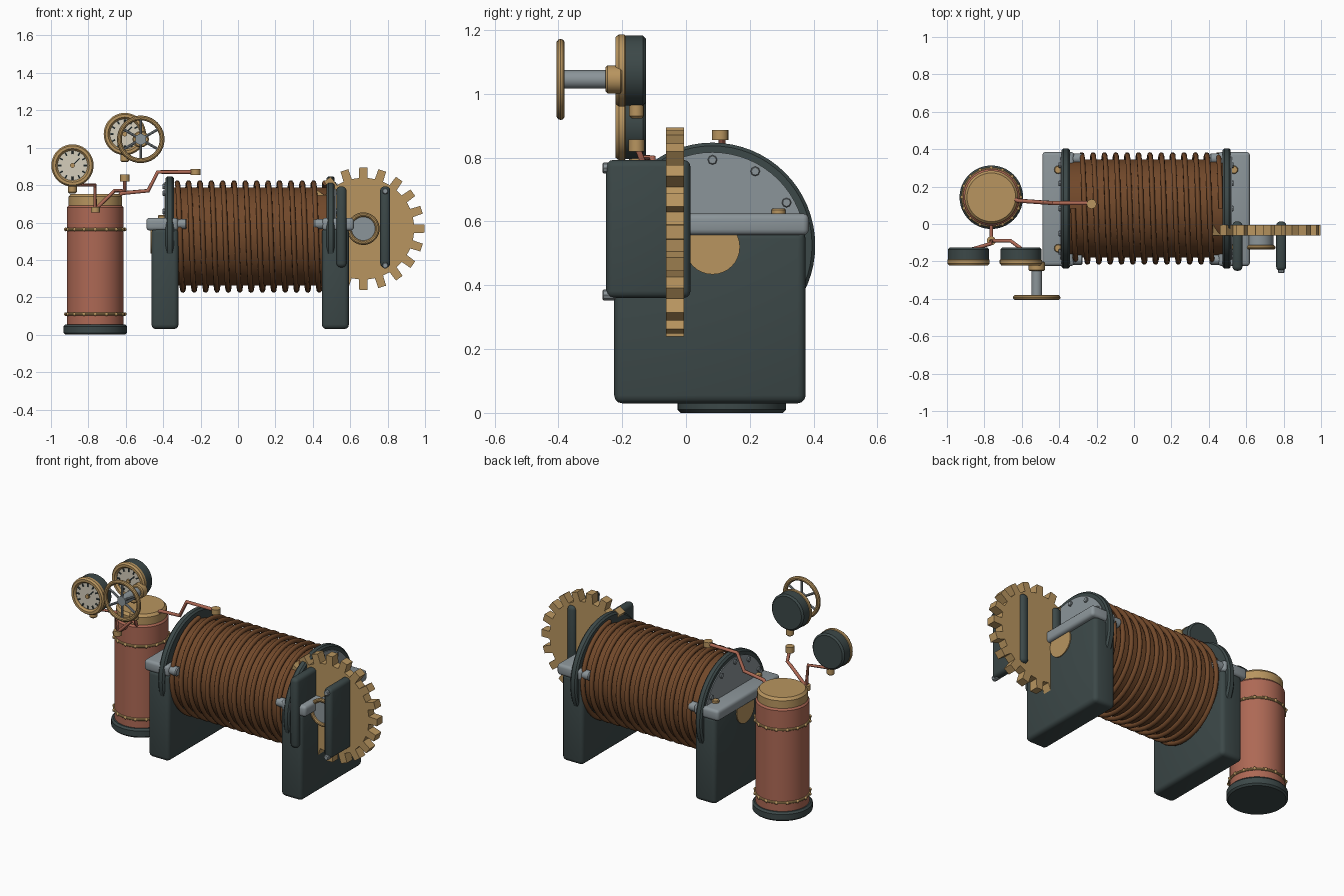
import bpy, bmesh, math
from math import pi, sin, cos
from mathutils import Vector

cube = bpy.data.objects.get("Cube")
if cube:
    bpy.data.objects.remove(cube, do_unlink=True)


def material(name, rgb):
    m = bpy.data.materials.new(name)
    m.use_nodes = True
    m.diffuse_color = (*rgb, 1)
    m.node_tree.nodes["Principled BSDF"].inputs["Base Color"].default_value = (*rgb, 1)
    return m


iron = material("dark iron", (.045, .065, .065))
brass = material("brass", (.48, .30, .115))
copper = material("copper", (.42, .14, .09))
steel = material("steel", (.26, .30, .32))
rope = material("brown rope", (.165, .065, .023))
cream = material("cream dial", (.66, .61, .50))

X, Y, Z = Vector((1, 0, 0)), Vector((0, 1, 0)), Vector((0, 0, 1))


def finish(obj, mat, smooth=True):
    obj.data.materials.append(mat)
    bpy.ops.object.select_all(action='DESELECT')
    obj.select_set(True)
    bpy.context.view_layer.objects.active = obj
    if smooth:
        bpy.ops.object.shade_smooth_by_angle(angle=math.radians(35))
    return obj


def from_bmesh(name, bm, mat, smooth=True):
    bmesh.ops.recalc_face_normals(bm, faces=bm.faces)
    me = bpy.data.meshes.new(name)
    bm.to_mesh(me)
    bm.free()
    obj = bpy.data.objects.new(name, me)
    bpy.context.collection.objects.link(obj)
    return finish(obj, mat, smooth)


def box(name, lo, hi, mat, bevel=0):
    lo, hi = Vector(lo), Vector(hi)
    bm = bmesh.new()
    bmesh.ops.create_cube(bm, size=1)
    for v in bm.verts:
        v.co = (lo + hi) / 2 + v.co * (hi - lo)
    if bevel:
        bmesh.ops.bevel(bm, geom=bm.edges[:], offset=bevel, segments=3, profile=.5, affect='EDGES')
    return from_bmesh(name, bm, mat)


def lathe(name, origin, axis, profile, mat, sides=32):
    """Spin (radius, distance along axis) points into a solid."""
    bm = bmesh.new()
    turn = axis.to_track_quat('Z', 'Y')
    rings = [[bm.verts.new(Vector(origin) + turn @ Vector((r * cos(2*pi*i/sides), r * sin(2*pi*i/sides), h)))
              for i in range(sides)] for r, h in profile]
    for a, b in zip(rings, rings[1:]):
        for i in range(sides):
            j = (i + 1) % sides
            bm.faces.new((a[i], a[j], b[j], b[i]))
    bm.faces.new(rings[0])
    bm.faces.new(rings[-1])
    return from_bmesh(name, bm, mat)


def rod(name, start, end, r, mat, bevel=0, sides=32):
    d = Vector(end) - Vector(start)
    n, b = d.length, bevel
    prof = [(r - b, 0), (r, b), (r, n - b), (r - b, n)] if b else [(r, 0), (r, n)]
    return lathe(name, start, d.normalized(), prof, mat, sides)


def torus(name, at, axis, major, minor, mat, sides=40):
    bpy.ops.mesh.primitive_torus_add(location=at, rotation=axis.to_track_quat('Z', 'Y').to_euler(),
                                     major_radius=major, minor_radius=minor,
                                     major_segments=sides, minor_segments=10)
    obj = bpy.context.object
    obj.name = name
    return finish(obj, mat)


def ball(name, at, r, mat):
    bm = bmesh.new()
    bmesh.ops.create_uvsphere(bm, u_segments=12, v_segments=8, radius=r)
    bmesh.ops.translate(bm, verts=bm.verts, vec=at)
    return from_bmesh(name, bm, mat)


def pipe(name, points, r, mat):
    cu = bpy.data.curves.new(name, 'CURVE')
    cu.dimensions = '3D'
    cu.bevel_depth, cu.bevel_resolution, cu.use_fill_caps = r, 2, True
    sp = cu.splines.new('POLY')
    sp.points.add(len(points) - 1)
    for p, co in zip(sp.points, points):
        p.co = (*co, 1)
    obj = bpy.data.objects.new(name, cu)
    bpy.context.collection.objects.link(obj)
    finish(obj, mat, False)
    bpy.ops.object.convert(target='MESH')
    bpy.ops.object.shade_smooth_by_angle(angle=math.radians(50))
    return bpy.context.object


# Drum with its wound rope
MID, DY, DZ = .065, .083, .525
rod("drum", (-.35, DY, DZ), (.48, DY, DZ), .263, rope, sides=64)
turns, per = 13, 40
pipe("rope_coil", [(-.325 + .79 * i / (turns * per), DY - .287 * sin(2*pi*i/per), DZ + .287 * cos(2*pi*i/per))
                   for i in range(turns * per + 1)], .014, rope)

# Stand at each end of the drum, mirrored about its middle
for side, s in (("right", -1), ("left", 1)):
    def at(d, y, z):
        return (MID + s * d, y, z)

    def span(name, d0, d1, y, z, mat, bevel):
        a, b = sorted((MID + s * d0, MID + s * d1))
        return box(side + name, (a, y[0], z[0]), (b, y[1], z[1]), mat, bevel)

    span("_leg", .383, .528, (-.225, .375), (.03, .57), iron, .025)
    span("_rail", .385, .555, (-.225, .385), (.557, .625), steel, .018)
    rod(side + "_flange", at(.408, DY, DZ), at(.452, DY, DZ), .322, iron, .01, 64)
    rod(side + "_end_plate", at(.44, DY, DZ), at(.458, DY, DZ), .292, steel, sides=64)
    rod(side + "_bearing", at(.5, DY, .52), at(.534, DY, .52), .086, brass)
    for y in (-.19, .35):
        rod(side + "_rail_nut", at(.34, y, .592), at(.4, y, .592), .028, steel, .006, 16)
    for y in (-.13, .29):
        rod(side + "_rail_stud", at(.47, y, .62), at(.47, y, .64), .022, brass, .004, 12)
    for i in range(12):
        a = i * pi / 6
        y, z = DY + .268 * cos(a), DZ + .268 * sin(a)
        if z > .63:
            rod(side + "_plate_bolt", at(.455, y, z), at(.468, y, z), .015, steel, .003, 8)

# Spur gear
GX, GZ, teeth = .67, .567, 20
bm = bmesh.new()
outline = []
for i in range(teeth):
    for r, f in ((.272, -.27), (.328, -.21), (.328, .21), (.272, .27)):
        a = 2 * pi * (i + f) / teeth
        outline.append(bm.verts.new((GX + r * cos(a), -.062, GZ + r * sin(a))))
face = bm.faces.new(outline)
ext = bmesh.ops.extrude_face_region(bm, geom=[face])
bmesh.ops.translate(bm, vec=(0, .056, 0), verts=[g for g in ext["geom"] if isinstance(g, bmesh.types.BMVert)])
from_bmesh("gear", bm, brass, False)
rod("gear_hub", (GX, -.05, GZ), (GX, -.125, GZ), .075, steel)
torus("gear_hub_ring", (GX, -.125, GZ), Y, .075, .012, brass)

# Gear guard plates
for name, x in (("inner", .553), ("outer", .787)):
    box(name + "_gear_guard", (x - .027, -.25, .36), (x + .027, .014, .793), iron, .022)
for z in (.37, .768):
    rod("guard_bolt", (.787, -.22, z), (.787, -.262, z), .017, steel, .004, 8)

# Boiler
BX, BY = -.763, .143
for name, prof, mat in (
        ("boiler_base", [(.16, 0), (.17, .01), (.17, .045), (.16, .056)], iron),
        ("boiler_body", [(.152, .05), (.152, .68), (.142, .692)], copper),
        ("boiler_cap", [(.138, .685), (.143, .69), (.143, .738), (.13, .753)], brass)):
    lathe(name, (BX, BY, 0), Z, prof, mat, 40)
for z in (.11, .563):
    torus("boiler_band", (BX, BY, z), Z, .153, .008, brass)
    for i in range(16):
        a = i * pi / 8
        ball("band_rivet", (BX + .157 * cos(a), BY + .157 * sin(a), z), .010, brass)

# Copper pipes and brass fittings
pipe("drum_pipe", [(-.66, .14, .72), (-.62, .125, .757), (-.48, .115, .77), (-.43, .112, .87), (-.23, .112, .87)],
     .011, copper)
rod("drum_pipe_nozzle", (-.227, .107, .855), (-.227, .107, .887), .026, brass, sides=16)
pipe("low_gauge_pipe", [(-.885, -.155, .77), (-.885, -.14, .8), (-.765, -.105, .8), (-.763, -.09, .67)], .01, copper)
pipe("high_gauge_pipe", [(-.763, -.09, .67), (-.66, -.09, .77), (-.605, -.13, .77), (-.605, -.155, .84)], .01, copper)
pipe("boiler_feed_pipe", [(-.763, -.09, .67), (-.763, .02, .67)], .01, copper)
rod("pipe_tee", (-.763, -.09, .653), (-.763, -.09, .683), .024, brass, sides=16)
rod("high_pipe_fitting", (-.605, -.155, .82), (-.605, -.155, .857), .025, brass, sides=16)

# Pressure gauges
for name, x, z in (("low", -.885, .905), ("high", -.605, 1.073)):
    lathe(name + "_gauge_case", (x, -.125, z), -Y, [(.1, 0), (.11, .01), (.11, .07)], iron, 40)
    lathe(name + "_gauge_bezel", (x, -.185, z), -Y,
          [(.105, 0), (.113, .008), (.113, .025), (.105, .036), (.09, .036), (.08, .024), (.08, .01)], brass, 40)
    rod(name + "_gauge_dial", (x, -.19, z), (x, -.207, z), .083, cream)
    for i in range(12):
        a = i * pi / 6
        d = Vector((cos(a), 0, sin(a)))
        c = Vector((x, -.208, z))
        rod(name + "_gauge_tick", c + d * .06, c + d * .078, .005, iron, sides=6)
    c = Vector((x, -.211, z))
    rod(name + "_gauge_needle", c, c + Vector((.038, 0, .038)), .004, iron, sides=6)
    rod(name + "_gauge_pivot", (x, -.2, z), (x, -.218, z), .013, brass, sides=12)
    rod(name + "_gauge_stem", (x, -.155, z - .15), (x, -.155, z - .1), .023, brass, .007, 16)

# Valve hand wheel
WX, WY, WZ = -.52, -.393, 1.045
torus("hand_wheel_rim", (WX, WY, WZ), Y, .114, .013, brass)
for i in range(6):
    a = pi / 6 + i * pi / 3
    rod("hand_wheel_spoke", (WX, WY, WZ), (WX + .112 * cos(a), WY, WZ + .112 * sin(a)), .007, steel, sides=8)
rod("hand_wheel_shaft", (WX, -.4, WZ), (WX, -.24, WZ), .029, steel)
rod("hand_wheel_collar", (WX, -.252, WZ), (WX, -.2, WZ), .044, brass, .006, 16)
